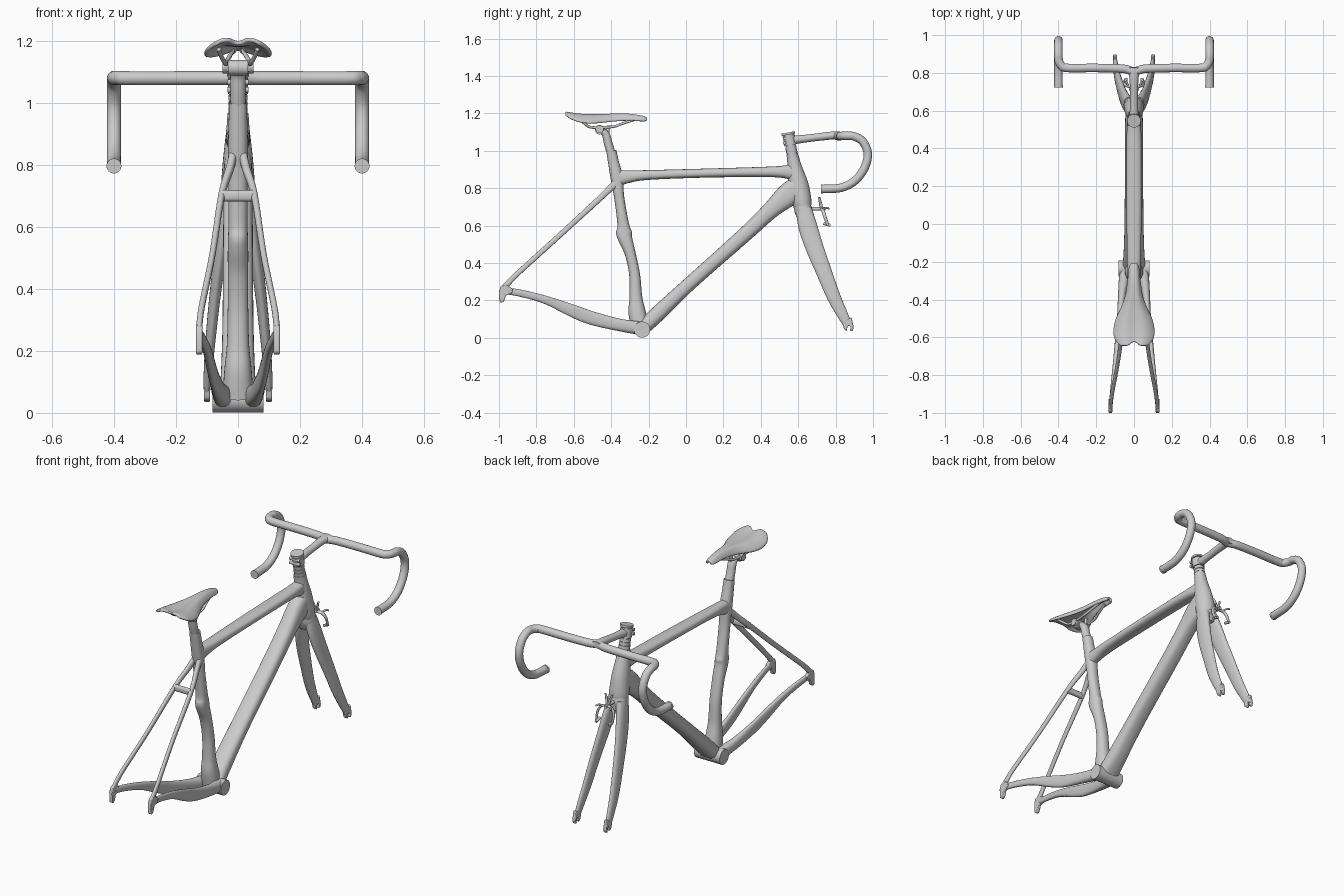
import bpy, bmesh, math
from mathutils import Vector


def finish(name, bm, mirror=False):
    bmesh.ops.recalc_face_normals(bm, faces=bm.faces)
    me = bpy.data.meshes.new(name)
    bm.to_mesh(me)
    bm.free()
    ob = bpy.data.objects.new(name, me)
    bpy.context.collection.objects.link(ob)
    bpy.ops.object.select_all(action='DESELECT')
    ob.select_set(True)
    bpy.context.view_layer.objects.active = ob
    bpy.ops.object.shade_smooth_by_angle(angle=math.radians(40))
    if mirror:
        ob.modifiers.new("Mirror", 'MIRROR')
    return ob


def spline(pts, steps):
    """Catmull-Rom through tuples of any length."""
    if steps == 1:
        return pts
    out = []
    for i in range(len(pts) - 1):
        p0, p1 = pts[max(i - 1, 0)], pts[i]
        p2, p3 = pts[i + 1], pts[min(i + 2, len(pts) - 1)]
        for k in range(steps):
            t = k / steps
            out.append(tuple(0.5 * (2 * b + (c - a) * t + (2 * a - 5 * b + 4 * c - d) * t * t
                                    + (3 * b - a - 3 * c + d) * t ** 3)
                             for a, b, c, d in zip(p0, p1, p2, p3)))
    return out + [pts[-1]]


def loft(name, stations, power=2.0, steps=8, sides=28, mirror=False):
    """Tube through (x, y, z, half width, half depth) stations."""
    st = spline(stations, steps)
    pos = [Vector(s[:3]) for s in st]
    bm = bmesh.new()
    rings, side = [], None
    for i, s in enumerate(st):
        t = (pos[min(i + 1, len(st) - 1)] - pos[max(i - 1, 0)]).normalized()
        if side is None:
            side = Vector((1, 0, 0)) if abs(t.x) < 0.9 else Vector((0, 0, 1))
        side = (side - t * side.dot(t)).normalized()
        up = t.cross(side)
        ring = []
        for k in range(sides):
            a = 2 * math.pi * k / sides
            c, d = math.cos(a), math.sin(a)
            u = math.copysign(abs(c) ** (2 / power), c) * s[3]
            v = math.copysign(abs(d) ** (2 / power), d) * s[4]
            ring.append(bm.verts.new(pos[i] + side * u + up * v))
        rings.append(ring)
    for r0, r1 in zip(rings, rings[1:]):
        for k in range(sides):
            n = (k + 1) % sides
            bm.faces.new((r0[k], r0[n], r1[n], r1[k]))
    bm.faces.new(rings[0][::-1])
    bm.faces.new(rings[-1])
    return finish(name, bm, mirror)


def tube(name, pts, r, mirror=False, steps=8, sides=20):
    return loft(name, [(*p, r, r) for p in pts], 2, steps, sides, mirror)


def plate(name, outline, x, thick):
    """Side-view (y, z) outline, thickened along x, on both sides."""
    bm = bmesh.new()
    f = bm.faces.new([bm.verts.new((x - thick / 2, y, z)) for y, z in outline])
    ext = bmesh.ops.extrude_face_region(bm, geom=[f])["geom"]
    bmesh.ops.translate(bm, vec=(thick, 0, 0), verts=[v for v in ext if isinstance(v, bmesh.types.BMVert)])
    ob = finish(name, bm, True)
    b = ob.modifiers.new("Bevel", 'BEVEL')
    b.width, b.segments = 0.004, 2


# Frame: main triangle
tube("bottom_bracket", [(-0.083, -0.235, 0.044), (0.083, -0.235, 0.044)], 0.043, steps=1, sides=40)
loft("down_tube", [(0, -0.235, 0.048, 0.062, 0.038), (0, -0.15, 0.13, 0.055, 0.042),
                   (0, 0.02, 0.29, 0.05, 0.037), (0, 0.315, 0.553, 0.048, 0.040),
                   (0, 0.45, 0.68, 0.047, 0.046), (0, 0.54, 0.76, 0.047, 0.062),
                   (0, 0.605, 0.81, 0.044, 0.06)], 2.6)
loft("top_tube", [(0, -0.375, 0.852, 0.030, 0.045), (0, -0.31, 0.862, 0.032, 0.034),
                  (0, -0.2, 0.871, 0.036, 0.026), (0, 0.1, 0.881, 0.040, 0.024),
                  (0, 0.4, 0.887, 0.040, 0.027), (0, 0.52, 0.888, 0.037, 0.033),
                  (0, 0.585, 0.885, 0.033, 0.05)], 2.5)
loft("head_tube", [(0, 0.571, 0.965, 0.034, 0.033), (0, 0.580, 0.92, 0.037, 0.037),
                   (0, 0.600, 0.82, 0.048, 0.054), (0, 0.616, 0.74, 0.054, 0.054),
                   (0, 0.625, 0.70, 0.053, 0.047)])
loft("seat_tube", [(0, -0.245, 0.05, 0.05, 0.048), (0, -0.262, 0.14, 0.044, 0.046),
                   (0, -0.268, 0.22, 0.036, 0.034), (0, -0.275, 0.34, 0.033, 0.029),
                   (0, -0.298, 0.45, 0.033, 0.029), (0, -0.325, 0.53, 0.033, 0.038),
                   (0, -0.332, 0.565, 0.032, 0.042), (0, -0.336, 0.61, 0.031, 0.031),
                   (0, -0.357, 0.75, 0.031, 0.027), (0, -0.371, 0.86, 0.032, 0.033),
                   (0, -0.388, 0.94, 0.030, 0.029), (0, -0.399, 1.0, 0.029, 0.027)], 2.3)

# Frame: rear stays, bridge and dropouts
loft("seat_stay", [(0.012, -0.36, 0.845, 0.014, 0.022), (0.027, -0.42, 0.785, 0.013, 0.017),
                   (0.053, -0.51, 0.70, 0.011, 0.015), (0.083, -0.72, 0.508, 0.010, 0.014),
                   (0.118, -0.91, 0.335, 0.010, 0.014), (0.125, -0.975, 0.265, 0.010, 0.017)],
     2.4, sides=20, mirror=True)
loft("stay_bridge", [(-0.055, -0.51, 0.70, 0.018, 0.013), (0.055, -0.51, 0.70, 0.018, 0.013)], 2.6, 1)
loft("chain_stay", [(0.045, -0.235, 0.05, 0.032, 0.036), (0.062, -0.36, 0.07, 0.022, 0.033),
                    (0.075, -0.5, 0.105, 0.015, 0.036), (0.085, -0.6, 0.142, 0.014, 0.034),
                    (0.1, -0.75, 0.203, 0.013, 0.022), (0.115, -0.88, 0.238, 0.011, 0.019),
                    (0.124, -0.965, 0.252, 0.010, 0.018)], 2.4, sides=20, mirror=True)
plate("rear_dropout", [(-1.0, 0.25), (-0.99, 0.278), (-0.965, 0.288), (-0.925, 0.262), (-0.93, 0.24),
                       (-0.962, 0.228), (-0.973, 0.195), (-0.986, 0.187), (-0.998, 0.195)], 0.125, 0.02)

# Fork
loft("fork_crown", [(0, 0.622, 0.708, 0.053, 0.046), (0, 0.628, 0.675, 0.055, 0.046),
                    (0, 0.635, 0.635, 0.042, 0.036)], 2.4)
loft("fork_blade", [(0.028, 0.63, 0.69, 0.027, 0.042), (0.044, 0.65, 0.60, 0.023, 0.050),
                    (0.060, 0.685, 0.49, 0.020, 0.048), (0.076, 0.735, 0.36, 0.018, 0.042),
                    (0.090, 0.79, 0.22, 0.016, 0.036), (0.098, 0.842, 0.115, 0.013, 0.028),
                    (0.100, 0.865, 0.068, 0.010, 0.022)], 2.2, mirror=True)
plate("fork_dropout", [(0.835, 0.085), (0.885, 0.11), (0.897, 0.055), (0.890, 0.035), (0.877, 0.038),
                       (0.881, 0.058), (0.872, 0.067), (0.863, 0.06), (0.860, 0.036), (0.845, 0.047)],
      0.1, 0.02)


# Steerer stack: point on the steering axis at height z
def axis(z):
    return (0, 0.571 - 0.19 * (z - 0.965), z)


for name, z0, z1, r in [("headset_cap", 0.96, 0.985, 0.031), ("steerer", 0.98, 1.04, 0.026),
                        ("spacer_low", 0.988, 1.004, 0.030), ("spacer_high", 1.008, 1.024, 0.030),
                        ("stem_clamp", 1.03, 1.082, 0.033), ("stem_cap", 1.086, 1.098, 0.036),
                        ("stem_cap_neck", 1.075, 1.09, 0.027)]:
    tube(name, [axis(z0), axis(z1)], r, steps=1, sides=32)
for i, z in enumerate((1.042, 1.066)):
    tube(f"stem_bolt_{i}", [(-0.034, 0.527, z), (0.034, 0.527, z)], 0.009, steps=1)

# Stem and drop handlebar
loft("stem", [(0, 0.556, 1.056, 0.024, 0.024), (0, 0.66, 1.068, 0.021, 0.020),
              (0, 0.77, 1.081, 0.024, 0.021), (0, 0.83, 1.084, 0.034, 0.018)])
half = [(0.4, 0.725, 0.796), (0.4, 0.83, 0.803), (0.4, 0.905, 0.842), (0.4, 0.955, 0.91),
        (0.4, 0.972, 0.985), (0.4, 0.945, 1.05), (0.4, 0.90, 1.077), (0.398, 0.865, 1.08),
        (0.383, 0.837, 1.08), (0.35, 0.826, 1.079), (0.2, 0.826, 1.079), (0.06, 0.822, 1.079)]
bar = half + [(0, 0.808, 1.079)] + [(-x, y, z) for x, y, z in reversed(half)]
tube("handlebar", bar, 0.0225)
tube("bar_end_cap", [(0.4, 0.722, 0.796), (0.4, 0.732, 0.796)], 0.024, True, 1, 24)

# Front brake caliper
tube("brake_bolt", [(0, 0.66, 0.69), (0, 0.745, 0.69)], 0.009, steps=1)
loft("brake_arm", [(-0.022, 0.712, 0.752, 0.005, 0.006), (-0.012, 0.718, 0.725, 0.006, 0.008),
                   (0.0, 0.725, 0.692, 0.007, 0.010), (0.035, 0.732, 0.682, 0.007, 0.010),
                   (0.052, 0.742, 0.65, 0.006, 0.009), (0.050, 0.758, 0.605, 0.005, 0.008)],
     sides=14, mirror=True)
tube("brake_pad", [(0.042, 0.735, 0.612), (0.042, 0.772, 0.602)], 0.008, True, 1, 14)
tube("brake_lever", [(0.03, 0.73, 0.688), (0.042, 0.755, 0.695), (0.05, 0.765, 0.69)], 0.005, True, 4, 12)

# Seat post, clamp and saddle rails
loft("seat_post", [(0, -0.388, 0.95, 0.024, 0.024), (0, -0.413, 1.03, 0.025, 0.023),
                   (0, -0.428, 1.085, 0.025, 0.021), (0, -0.452, 1.112, 0.026, 0.016)])
tube("post_head", [(-0.032, -0.462, 1.113), (0.032, -0.462, 1.113)], 0.025, steps=1, sides=28)
tube("rail_clamp", [(0.034, -0.462, 1.116), (0.05, -0.462, 1.116)], 0.021, True, 1, 24)
tube("clamp_bolt", [(0, -0.42, 1.07), (0, -0.415, 1.135)], 0.008, steps=1)
tube("saddle_rail", [(0.062, -0.575, 1.172), (0.055, -0.55, 1.152), (0.042, -0.515, 1.128),
                     (0.038, -0.46, 1.125), (0.038, -0.385, 1.130), (0.028, -0.335, 1.148),
                     (0.016, -0.27, 1.168)], 0.007, True, 6, 12)

# Saddle shell: y, half width, top height, edge drop
rows = spline([(-0.645, 0.075, 1.214, 0.018), (-0.61, 0.106, 1.209, 0.035), (-0.56, 0.113, 1.203, 0.047),
               (-0.50, 0.100, 1.200, 0.050), (-0.44, 0.072, 1.200, 0.046), (-0.38, 0.050, 1.202, 0.042),
               (-0.30, 0.037, 1.200, 0.036), (-0.23, 0.030, 1.188, 0.028), (-0.207, 0.018, 1.178, 0.016)], 3)
bm = bmesh.new()
grid = []
for i, (y, w, z, drop) in enumerate(rows):
    f = i / (len(rows) - 1)
    line = []
    for k in range(17):
        t = k / 8 - 1
        notch = math.exp(-(t * 3.5) ** 2)
        line.append(bm.verts.new((t * w, y + 0.022 * notch * max(0, 1 - 5 * f),
                                  z - drop * abs(t) ** 3 - 0.015 * notch * (1 - f) ** 1.5)))
    grid.append(line)
for r0, r1 in zip(grid, grid[1:]):
    for k in range(16):
        bm.faces.new((r0[k], r0[k + 1], r1[k + 1], r1[k]))
saddle = finish("saddle", bm)
if saddle.data.polygons[0].normal.z < 0:
    saddle.data.flip_normals()
sol = saddle.modifiers.new("Solidify", 'SOLIDIFY')
sol.thickness, sol.offset = 0.014, -1
sub = saddle.modifiers.new("Subdivision", 'SUBSURF')
sub.levels = sub.render_levels = 1
